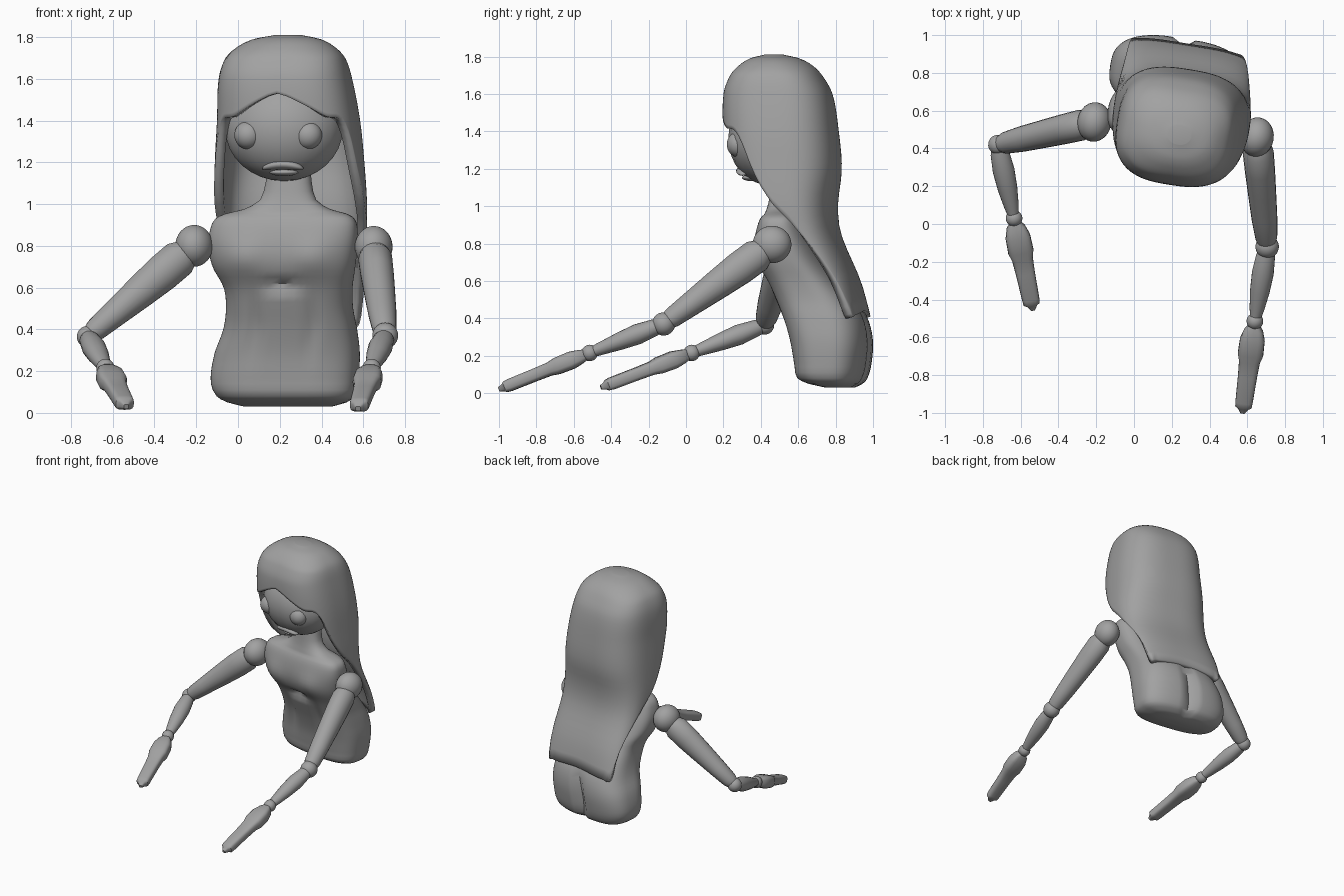
import bpy, bmesh, math
from mathutils import Vector

if "Cube" in bpy.data.objects:
    bpy.data.objects.remove(bpy.data.objects["Cube"])

grey = bpy.data.materials.new("clay_grey")
grey.diffuse_color = (0.36, 0.36, 0.36, 1)
grey.use_nodes = True
grey.node_tree.nodes["Principled BSDF"].inputs["Base Color"].default_value = grey.diffuse_color
YAW = math.radians(-9)


def finish(name, bm, angle=45):
    bmesh.ops.recalc_face_normals(bm, faces=bm.faces)
    me = bpy.data.meshes.new(name)
    bm.to_mesh(me)
    bm.free()
    ob = bpy.data.objects.new(name, me)
    bpy.context.collection.objects.link(ob)
    me.materials.append(grey)
    bpy.ops.object.select_all(action='DESELECT')
    ob.select_set(True)
    bpy.context.view_layer.objects.active = ob
    bpy.ops.object.shade_smooth_by_angle(angle=math.radians(angle))
    return ob


def loft(bm, rings, cap_start=True):
    vs = [[bm.verts.new(p) for p in r] for r in rings]
    n = len(vs[0])
    for a, b in zip(vs, vs[1:]):
        for i in range(n):
            j = (i + 1) % n
            bm.faces.new((a[i], a[j], b[j], b[i]))
    if cap_start:
        bm.faces.new(vs[0])
    bm.faces.new(vs[-1])


def sample(table, z):
    """Smooth interpolation of table rows keyed by their first value."""
    rows = sorted(table)
    if z <= rows[0][0]:
        return rows[0][1:]
    for k in range(len(rows) - 1):
        a, b = rows[k], rows[k + 1]
        if z <= b[0]:
            p, q = rows[max(k - 1, 0)], rows[min(k + 2, len(rows) - 1)]
            h = b[0] - a[0]
            t = (z - a[0]) / h
            out = []
            for c in range(1, len(a)):
                ma = (b[c] - p[c]) / (b[0] - p[0]) * h
                mb = (q[c] - a[c]) / (q[0] - a[0]) * h
                out.append((2*t**3 - 3*t*t + 1) * a[c] + (t**3 - 2*t*t + t) * ma
                           + (3*t*t - 2*t**3) * b[c] + (t**3 - t*t) * mb)
            return out
    return rows[-1][1:]


def spow(v, e):
    return math.copysign(abs(v) ** e, v)


def turned(cx, cy, lx, ly, z):
    c, s = math.cos(YAW), math.sin(YAW)
    return Vector((cx + lx * c - ly * s, cy + lx * s + ly * c, z))


def ball(name, loc, r, arch=0):
    bm = bmesh.new()
    bmesh.ops.create_uvsphere(bm, u_segments=24, v_segments=16, radius=1)
    for v in bm.verts:
        z = loc[2] + v.co.z * r[2] - arch * v.co.x ** 2
        v.co = turned(loc[0], loc[1], v.co.x * r[0], v.co.y * r[1], z)
    return finish(name, bm)


def limb(name, a, b, prof, n=20, e=1.0):
    """Tube from a to b; prof rows are (t, half width, half thickness)."""
    a, b = Vector(a), Vector(b)
    d = (b - a).normalized()
    side = d.cross(Vector((0, 0, 1))).normalized()
    up = side.cross(d)
    rings = []
    for t, w, h in prof:
        c = a.lerp(b, t)
        rings.append([c + side * w * spow(math.cos(k * math.tau / n), e)
                      + up * h * spow(math.sin(k * math.tau / n), e) for k in range(n)])
    bm = bmesh.new()
    loft(bm, rings)
    return finish(name, bm)


# Torso with neck: z, centre x, half width, front y, back y
TORSO = [(.03, .24, .21, .76, .89), (.05, .235, .285, .67, .93), (.08, .228, .33, .61, .955),
         (.15, .222, .352, .595, .975), (.28, .235, .347, .57, .985), (.40, .25, .318, .53, .96),
         (.50, .247, .302, .49, .90), (.60, .24, .307, .45, .82), (.70, .22, .342, .41, .75),
         (.80, .215, .358, .395, .70), (.88, .22, .354, .40, .665), (.93, .225, .335, .415, .645),
         (.955, .23, .29, .43, .63), (.975, .235, .21, .435, .61), (1.02, .24, .135, .445, .60),
         (1.18, .245, .10, .46, .60)]


def bump(x, z, x0, z0, sx, sz):
    return math.exp(-((x - x0) / sx) ** 2 - ((z - z0) / sz) ** 2)


levels = [.03, .037, .05, .065] + [.08 + .03 * i for i in range(28)]
levels += [.91, .93, .943, .955, .965, .975, .99, 1.02, 1.06, 1.1, 1.18]
rings = []
for z in levels:
    cx, rx, yf, yb = sample(TORSO, z)
    e = .7 if z < .95 else .85
    ring = []
    for k in range(72):
        t = k * math.tau / 72
        lx, ly = rx * spow(math.sin(t), e), -(yb - yf) / 2 * spow(math.cos(t), e)
        w = abs(math.cos(t))
        if ly < 0:   # chest lobes, breastbone notch, belly panel
            ly -= w * .03 * (bump(lx, z, .17, .74, .11, .09) + bump(lx, z, -.17, .74, .11, .09))
            ly += w * .045 * bump(lx, z, 0, .61, .08, .025)
            ly += w * .02 * (bump(lx, z, .14, .42, .03, .15) + bump(lx, z, -.14, .42, .03, .15))
        else:        # seat cleft
            ly -= w * .05 * bump(lx, z, 0, .22, .035, .22)
        ring.append(turned(cx, (yf + yb) / 2, lx, ly, z))
    rings.append(ring)
bm = bmesh.new()
loft(bm, rings)
finish("torso", bm)

# Head, eyes and mouth
ball("head", (.22, .455, 1.36), (.285, .228, .25))
ball("left_eye", (.05, .325, 1.33), (.068, .068, .068))
ball("right_eye", (.335, .28, 1.33), (.068, .062, .068))
ball("upper_lip", (.215, .315, 1.19), (.1, .045, .025), arch=.02)
ball("lower_lip", (.22, .35, 1.152), (.07, .05, .018))

# Hair shell: z, centre x, half width, centre y, half depth
HAIR = [(.40, .275, .345, .89, .075), (.60, .272, .347, .79, .125), (.85, .257, .36, .62, .195),
        (1.0, .252, .364, .56, .24), (1.2, .247, .353, .528, .295), (1.4, .242, .337, .508, .30),
        (1.6, .227, .314, .492, .283), (1.7, .227, .282, .482, .238), (1.75, .23, .235, .48, .195),
        (1.79, .235, .16, .475, .13), (1.81, .24, .06, .47, .05)]
# Lower hem height by angle from the front
HEM = [(0, 1.53), (14, 1.48), (35, 1.42), (55, 1.40), (66, 1.31), (76, 1.14), (85, 1.02),
       (92, .93), (108, .72), (122, .44), (140, .42), (180, .44)]
rings = []
N, M = 96, 34
for i in range(M + 1):
    ring = []
    for k in range(N):
        deg = k * 360 / N
        hem = sample(HEM, min(deg, 360 - deg))[0]
        u = 1 - i / M
        z = hem + (1.81 - hem) * (1 - (1 - u) ** 1.8)
        cx, rx, cy, ry = sample(HAIR, z)
        t = math.radians(deg)
        e = .72 if z < 1.7 else .72 + (z - 1.7) * 2
        ring.append(turned(cx, cy, rx * spow(math.sin(t), e), -ry * spow(math.cos(t), e), z))
    rings.append(ring)
bm = bmesh.new()
loft(bm, rings[::-1], cap_start=False)   # rings run from hem to crown, only the crown is capped
hair = finish("hair", bm, 60)
if sum(p.normal.z * p.area for p in hair.data.polygons if p.center.z > 1.7) < 0:
    hair.data.flip_normals()
mod = hair.modifiers.new("thickness", 'SOLIDIFY')
mod.thickness, mod.offset = .045, -1

# Arms: shoulder, elbow, wrist, fingertip
ARMS = {"left": ((-.21, .54, .80), (-.72, .42, .365), (-.635, .03, .215), (-.535, -.455, .03)),
        "right": ((.65, .46, .795), (.705, -.12, .37), (.64, -.515, .215), (.575, -1.0, .02))}
UPPER = [(.08, .07, .07), (.14, .082, .09), (.3, .08, .09), (.5, .075, .08),
         (.75, .068, .065), (.92, .058, .055), (.97, .045, .045)]
FORE = [(.05, .04, .04), (.12, .05, .045), (.35, .058, .055), (.6, .052, .047),
        (.82, .04, .036), (.95, .03, .03)]
HAND = [(.05, .03, .03), (.1, .05, .038), (.2, .066, .048), (.36, .068, .046), (.44, .056, .037),
        (.6, .051, .035), (.88, .046, .034), (.93, .044, .03), (.95, .028, .022), (1, .012, .012)]
for s, (sh, el, wr, tip) in ARMS.items():
    ball(s + "_shoulder_joint", sh, (.09, .105, .1))
    ball(s + "_elbow_joint", el, (.062,) * 3 if s == "right" else (.052,) * 3)
    ball(s + "_wrist_joint", wr, (.044,) * 3)
    limb(s + "_upper_arm", sh, el, UPPER)
    limb(s + "_forearm", el, wr, FORE)
    limb(s + "_hand", wr, tip, HAND, e=.6)
